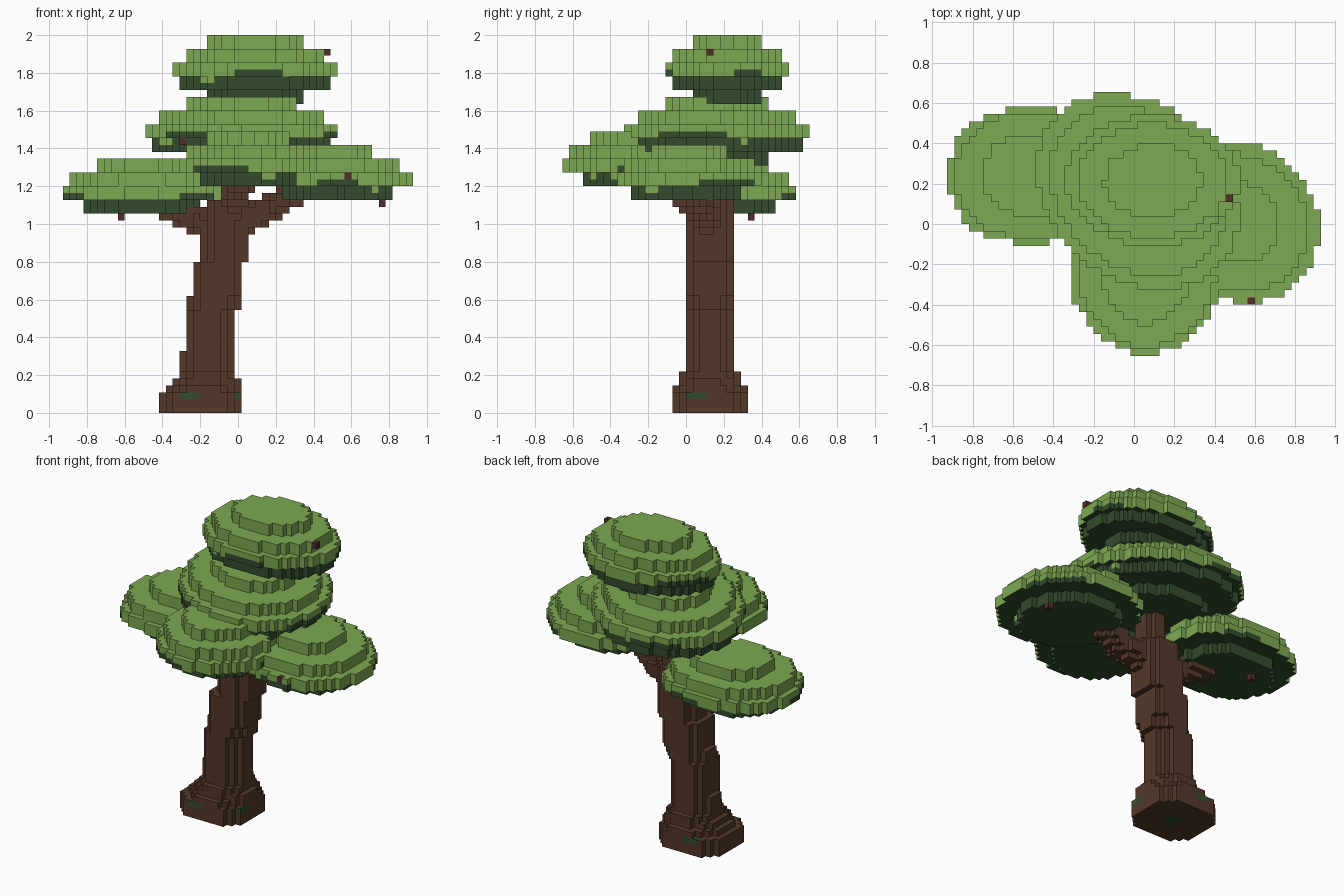
import bpy, bmesh, math

if "Cube" in bpy.data.objects:
    bpy.data.objects.remove(bpy.data.objects["Cube"])

V = 2 / 55                      # voxel size
NX, NY, NZ = 26, 19, 55         # half grid sizes and height


def material(name, rgb):
    m = bpy.data.materials.new(name)
    m.diffuse_color = (*rgb, 1)
    m.use_nodes = True
    m.node_tree.nodes["Principled BSDF"].inputs["Base Color"].default_value = m.diffuse_color
    return m


LEAF, SHADE, BARK, FRUIT = range(4)
MATS = [material("leaf green", (0.205, 0.395, 0.084)),
        material("dark leaf green", (0.033, 0.072, 0.027)),
        material("bark brown", (0.088, 0.039, 0.022)),
        material("fruit brown red", (0.085, 0.026, 0.022))]

cells = {}                      # (i, j, k) -> (part name, material)


def centre(i, j, k):
    return i * V, (j + 0.5) * V, (k + 0.5) * V


def cell_at(x, y, z):
    return round(x / V), math.floor(y / V), math.floor(z / V)


def disc(part, k, cx, cy, rx, ry, power, lean, colour):
    """One voxel layer shaped as a (leaning) superellipse."""
    for i in range(-NX, NX + 1):
        for j in range(-NY, NY + 1):
            x, y, _ = centre(i, j, k)
            u, v = (x - cx) / rx, (y - cy) / ry
            d = abs(u) ** power + abs(v) ** power - 2 * lean * u * v
            if d <= 1 - lean * lean:
                cells.setdefault((i, j, k), (part, colour(math.atan2(v, u))))


# Trunk: flared base, then a leaning stem in stepped sections
# (bottom row, top row, left x, right x, front y, back y, squareness)
for k0, k1, xl, xr, yf, yb, p in [
        (0, 3, -0.42, 0.02, -0.075, 0.33, 2.6),
        (3, 4, -0.385, 0.02, -0.075, 0.33, 2),
        (4, 5, -0.35, 0.02, -0.04, 0.29, 2), (5, 6, -0.31, -0.02, -0.04, 0.29, 2),
        (6, 9, -0.31, -0.02, 0, 0.255, 2.2), (9, 15, -0.275, -0.02, 0, 0.255, 2.2),
        (15, 17, -0.275, 0.02, 0, 0.255, 2.2), (17, 22, -0.24, 0.02, 0, 0.255, 2.2),
        (22, 28, -0.20, 0.055, 0, 0.255, 2.2), (28, 31, -0.165, 0.09, 0, 0.255, 2.2),
        (31, 46, -0.09, 0.055, 0.05, 0.22, 2.2)]:
    for k in range(k0, k1):
        disc("trunk", k, (xl + xr) / 2, (yf + yb) / 2, (xr - xl) / 2,
             (yb - yf) / 2, p, 0, lambda a: BARK)

# Moss patches low on the base
for i, j, k in list(cells):
    if k == 2 and (-8 <= i <= -6 or i >= 0 and 0 <= j <= 2):
        cells[i, j, k] = ("trunk", SHADE)
    if k == 0 and -6 <= i <= -4 and 2 <= j <= 4:
        cells[i, j, k] = ("trunk", SHADE)

# Branches: short stepped limbs reaching under each clump
for part, a, b in [
        ("left_branch", (-0.12, 0.13, 0.98), (-0.38, 0.20, 1.09)),
        ("right_branch", (0.0, 0.12, 0.98), (0.28, 0.07, 1.15)),
        ("front_branch", (-0.05, 0.10, 1.06), (0.03, -0.14, 1.24))]:
    for s in range(25):
        x, y, z = (p + (q - p) * s / 24 for p, q in zip(a, b))
        for dz, r in ((-1, 0.05), (0, 0.072), (1, 0.05)):
            disc(part, cell_at(x, y, z)[2] + dz, x, y, r, r, 2, 0, lambda a: BARK)

# Foliage clumps: flattened domes of layers two voxels thick
FIVE = (0.56, 0.87, 1.0, 0.92, 0.59)
FOUR = (0.59, 0.90, 1.0, 0.71)
LOW = (0.51, 0.85, 1.0, 0.71)
for n, (part, top, cx, cy, rx, ry, power, lean, layers) in enumerate([
        ("top_foliage", 55, 0.094, 0.215, 0.43, 0.322, 2, 0, FIVE),
        ("middle_foliage", 46, 0.015, 0.16, 0.50, 0.485, 2, -0.23, FIVE),
        ("left_foliage", 37, -0.51, 0.24, 0.412, 0.338, 2.25, 0, FOUR),
        ("right_foliage", 39, 0.515, 0.01, 0.405, 0.40, 2, -0.1, LOW),
        ("front_foliage", 41, 0.06, -0.27, 0.378, 0.38, 1.75, 0, FOUR)]):
    for row in range(2 * len(layers)):
        def colour(a, row=row, n=n):
            # wavy border between light top and dark underside
            edge = 6 - (math.sin(3 * a + n * 2) + 0.4 * math.sin(7 * a) > 0.4)
            edge += math.sin(2 * a + n) > 0.95
            return SHADE if row >= edge else LEAF
        s = layers[row // 2]
        disc(part, top - 1 - row, cx, cy, rx * s, ry * s, power, lean, colour)

# Small fruits on and under the foliage
for p in [(0.58, -0.38, 1.255), (0.48, 0.13, 1.91), (-0.62, 0.34, 1.04),
          (0.76, 0.12, 1.11), (-0.29, -0.14, 1.44)]:
    cells[cell_at(*p)] = ("fruits", FRUIT)

# Outer faces of every voxel, one object per part
SIDES = [((1, 0, 0), (0, 1, 0), (0, 0, 1)), ((0, 1, 0), (0, 0, 1), (1, 0, 0)),
         ((0, 0, 1), (1, 0, 0), (0, 1, 0))]


def build(part):
    bm = bmesh.new()
    verts = {}

    def vert(p):
        if p not in verts:
            verts[p] = bm.verts.new([c * V / 2 for c in p])
        return verts[p]

    for c, (name, mat) in cells.items():
        if name != part:
            continue
        mid = (2 * c[0], 2 * c[1] + 1, 2 * c[2] + 1)
        for n, u, w in SIDES:
            for s in (1, -1):
                if tuple(a + s * b for a, b in zip(c, n)) in cells:
                    continue
                ring = [(1, 1), (-1, 1), (-1, -1), (1, -1)][::s]
                f = bm.faces.new([vert(tuple(
                    m + s * a + p * b + q * d
                    for m, a, b, d in zip(mid, n, u, w))) for p, q in ring])
                down = n[2] == 1 and s == -1
                f.material_index = SHADE if down and mat == LEAF else mat
    me = bpy.data.meshes.new(part)
    bm.to_mesh(me)
    bm.free()
    for m in MATS:
        me.materials.append(m)
    bpy.context.collection.objects.link(bpy.data.objects.new(part, me))


for part in sorted({v[0] for v in cells.values()}):
    build(part)
